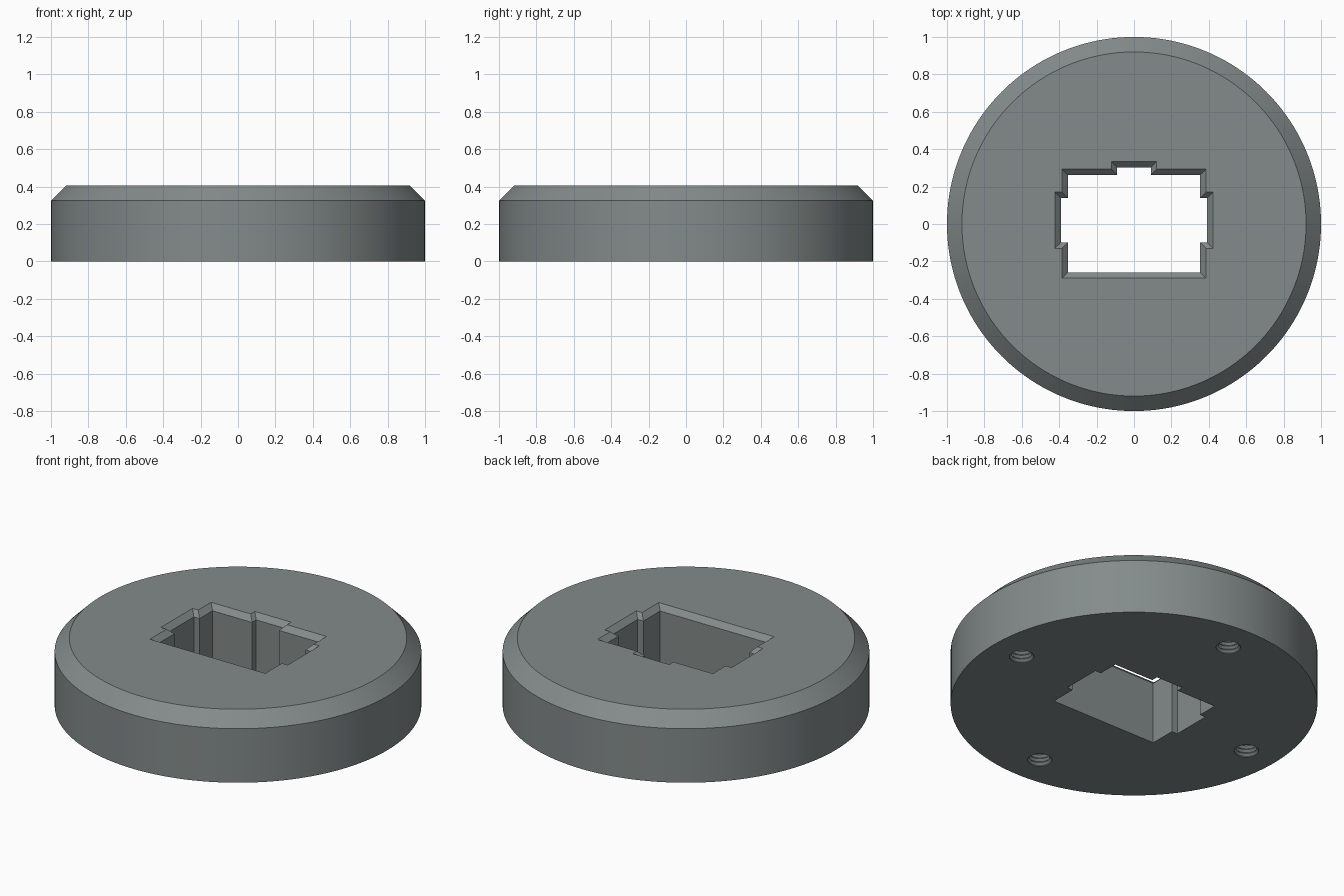
import bpy, bmesh, math

if "Cube" in bpy.data.objects:
    bpy.data.objects.remove(bpy.data.objects["Cube"], do_unlink=True)

gray = bpy.data.materials.new("slate_gray")
gray.use_nodes = True
color = (0.23, 0.26, 0.258, 1)
gray.diffuse_color = color
gray.node_tree.nodes["Principled BSDF"].inputs["Base Color"].default_value = color

HEIGHT, BEVEL, INSET = 0.405, 0.08, 0.031


def loft(name, rings):
    """Closed solid from a stack of equal-length point loops, listed bottom to top."""
    bm = bmesh.new()
    loops = [[bm.verts.new(p) for p in ring] for ring in rings]
    n = len(loops[0])
    for low, high in zip(loops, loops[1:]):
        for i in range(n):
            j = (i + 1) % n
            bm.faces.new((low[i], low[j], high[j], high[i]))
    bm.faces.new(loops[0][::-1])
    bm.faces.new(loops[-1])
    bmesh.ops.recalc_face_normals(bm, faces=bm.faces)
    mesh = bpy.data.meshes.new(name)
    bm.to_mesh(mesh)
    bm.free()
    mesh.materials.append(gray)
    obj = bpy.data.objects.new(name, mesh)
    bpy.context.collection.objects.link(obj)
    return obj


def circle(radius, z, sides, cx=0, cy=0):
    steps = [2 * math.pi * i / sides for i in range(sides)]
    return [(cx + radius * math.cos(a), cy + radius * math.sin(a), z) for a in steps]


def opening(grow, z):
    """Rectangular outline with a key notch on the back and on both sides."""
    half = [(0.09 + grow, 0.302 + grow), (0.09 + grow, 0.262 + grow),
            (0.353 + grow, 0.262 + grow), (0.353 + grow, 0.139 + grow),
            (0.391 + grow, 0.139 + grow), (0.391 + grow, -0.099 - grow),
            (0.353 + grow, -0.099 - grow), (0.353 + grow, -0.258 - grow)]
    outline = half + [(-x, y) for x, y in reversed(half)]
    return [(x, y, z) for x, y in outline]


# Round base with a bevelled upper rim
base = loft("round_base", [circle(1, 0, 160), circle(1, HEIGHT - BEVEL, 160),
                           circle(1 - BEVEL, HEIGHT, 160)])

# Keyed opening, straight below and chamfered at the top
over = 0.02
cutters = [loft("opening_cutter", [opening(0, -over), opening(0, HEIGHT - INSET),
                                   opening(INSET + over, HEIGHT + over)])]

# Four threaded screw holes in the underside
pitch, turns = 0.024, 10
for k in range(4):
    cx, cy = 0.8 * math.cos(k * math.pi / 2), 0.8 * math.sin(k * math.pi / 2)
    rings = [circle(0.067, -over, 32, cx, cy)]
    for t in range(turns):
        rings.append(circle(0.067, t * pitch + 0.004, 32, cx, cy))
        rings.append(circle(0.055, (t + 0.5) * pitch + 0.004, 32, cx, cy))
    cutters.append(loft("screw_hole_cutter", rings))

bpy.context.view_layer.objects.active = base
for cutter in cutters:
    cutter.hide_render = True
    mod = base.modifiers.new("cut", "BOOLEAN")
    mod.operation = "DIFFERENCE"
    mod.solver = "EXACT"
    mod.object = cutter
    bpy.ops.object.modifier_apply(modifier=mod.name)
    bpy.data.objects.remove(cutter, do_unlink=True)

# Smooth round walls, crisp edges
bpy.ops.object.select_all(action="DESELECT")
base.select_set(True)
bpy.ops.object.shade_smooth_by_angle(angle=math.radians(30))
